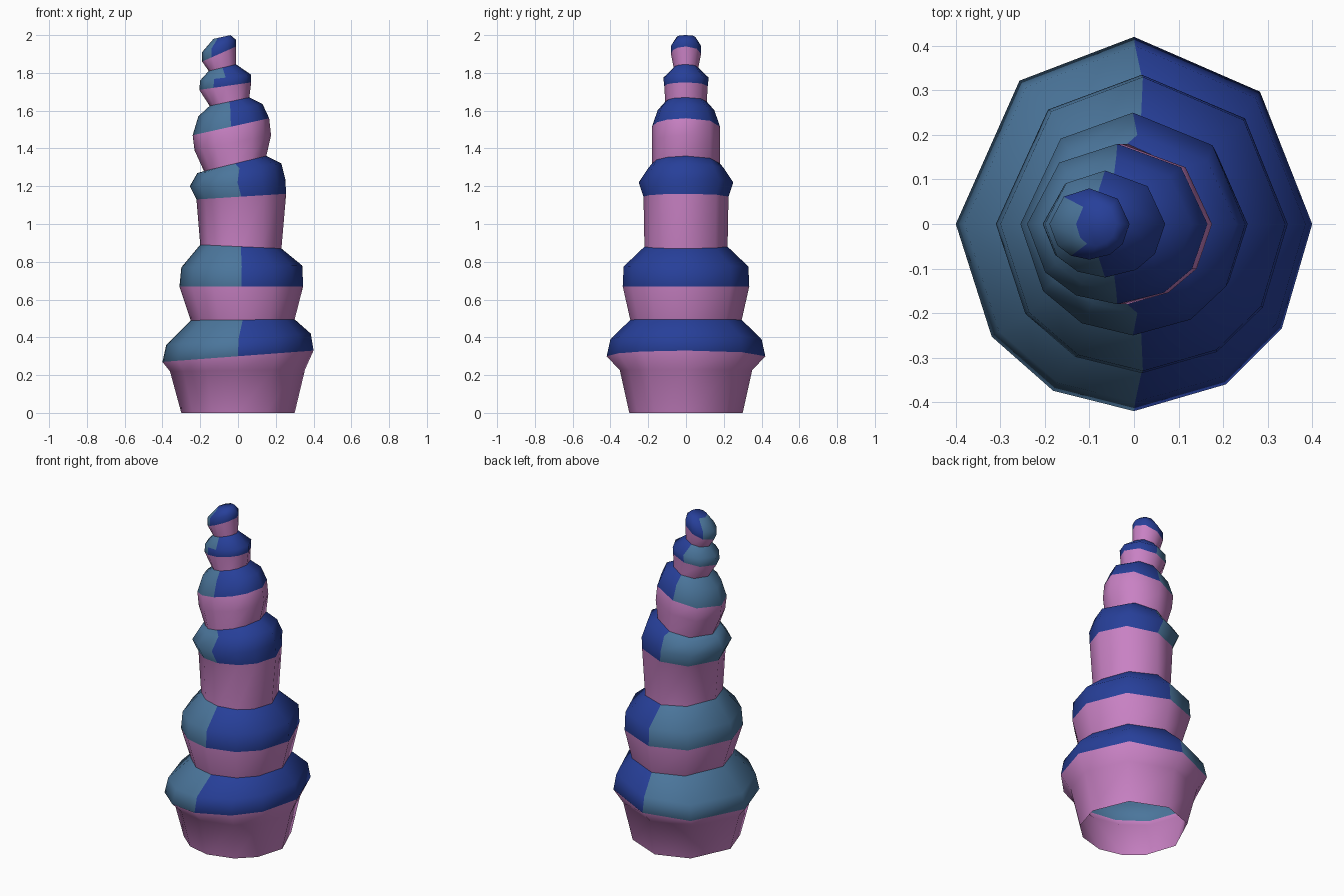
import bpy, bmesh, math

if "Cube" in bpy.data.objects:
    bpy.data.objects.remove(bpy.data.objects["Cube"])

# ten-sided cross-section: four wide sides at the back, six at the front
ANGLES = [0, 45, 90, 130, 180, 217, 243, 270, 301, 326]


def material(name, rgb):
    m = bpy.data.materials.new(name)
    m.diffuse_color = (*rgb, 1)
    m.use_nodes = True
    m.node_tree.nodes["Principled BSDF"].inputs["Base Color"].default_value = m.diffuse_color
    return m


MATS = [material("pink", (0.58, 0.22, 0.55)),
        material("royal_blue", (0.02, 0.05, 0.32)),
        material("steel_blue", (0.07, 0.18, 0.33))]


def tier(name, rings, border, cap=False):
    """Loft tilted rings (left x, left z, right x, right z, y radius);
    bands below ring number `border` are pink, those above are blue."""
    bm = bmesh.new()
    loops = []
    for xl, zl, xr, zr, ry in rings:
        loop = []
        for a in ANGLES:
            c, s = math.cos(math.radians(a)), math.sin(math.radians(a))
            t = (1 + c) / 2
            loop.append(bm.verts.new((xl + (xr - xl) * t, ry * s, zl + (zr - zl) * t)))
        loops.append(loop)
    n = len(ANGLES)
    for k in range(len(loops) - 1):
        lo, hi = loops[k], loops[k + 1]
        mid = (rings[k][0] + rings[k][2]) / 2 - 0.03
        for i in range(n):
            j = (i + 1) % n
            f = bm.faces.new((lo[i], lo[j], hi[j], hi[i]))
            f.smooth = True
            if k >= border:
                f.material_index = 1 if f.calc_center_median().x > mid else 2
    if cap:
        f = bm.faces.new(loops[-1])
        f.material_index = 1
        f.smooth = True
    mesh = bpy.data.meshes.new(name)
    bm.to_mesh(mesh)
    bm.free()
    for m in MATS:
        mesh.materials.append(m)
    ob = bpy.data.objects.new(name, mesh)
    bpy.context.collection.objects.link(ob)


# seams shared by neighbouring tiers, so the shell is continuous
s1 = (-0.25, 0.49, 0.30, 0.495, 0.295)
s2 = (-0.20, 0.89, 0.23, 0.87, 0.22)
s3 = (-0.18, 1.28, 0.15, 1.36, 0.18)
s4 = (-0.15, 1.625, 0.06, 1.67, 0.11)
s5 = (-0.155, 1.81, -0.01, 1.845, 0.065)

# base pot, open underneath
tier("base_tier", [(-0.30, 0, 0.30, 0, 0.30), (-0.36, 0.22, 0.355, 0.23, 0.35),
                   (-0.40, 0.27, 0.40, 0.33, 0.42), (-0.38, 0.36, 0.385, 0.42, 0.40), s1], 2)
# stacked swirl tiers
tier("second_tier", [s1, (-0.31, 0.67, 0.345, 0.67, 0.335),
                     (-0.30, 0.77, 0.34, 0.78, 0.33), s2], 1)
tier("third_tier", [s2, (-0.22, 1.13, 0.255, 1.16, 0.225), (-0.255, 1.20, 0.25, 1.24, 0.25),
                    (-0.215, 1.27, 0.23, 1.32, 0.20), s3], 1)
tier("fourth_tier", [s3, (-0.23, 1.39, 0.175, 1.47, 0.18), (-0.24, 1.47, 0.165, 1.56, 0.18),
                     (-0.21, 1.57, 0.13, 1.635, 0.15), s4], 2)
tier("fifth_tier", [s4, (-0.205, 1.71, 0.07, 1.75, 0.115),
                    (-0.20, 1.76, 0.07, 1.79, 0.12), s5], 1)
# rounded tip
tier("tip", [s5, (-0.19, 1.86, -0.01, 1.94, 0.08), (-0.19, 1.91, -0.01, 1.975, 0.08),
             (-0.13, 1.98, -0.04, 2.0, 0.05)], 1, cap=True)
